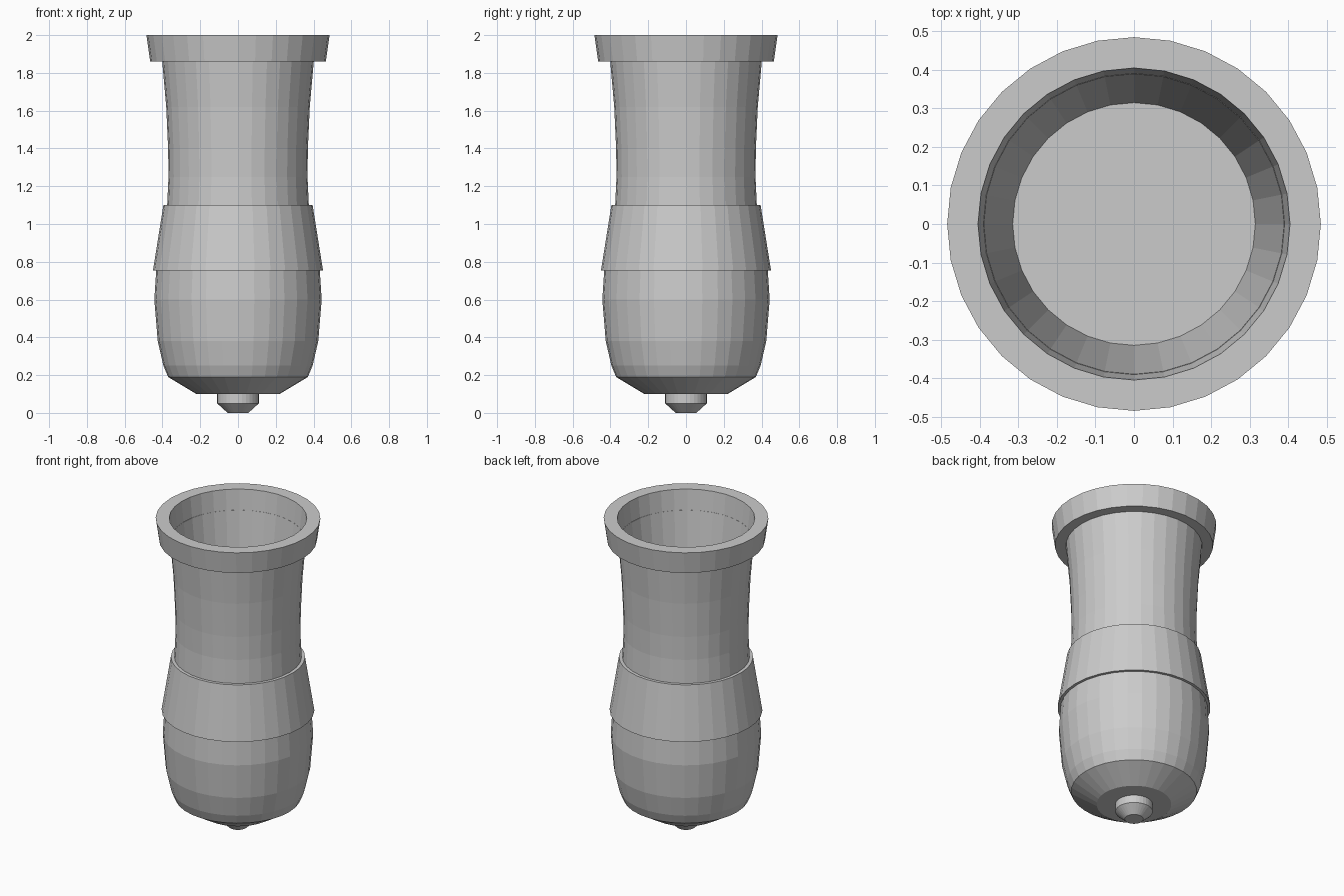
import bpy
import bmesh
import math

SEGMENTS = 32

cube = bpy.data.objects.get("Cube")
if cube:
    bpy.data.objects.remove(cube, do_unlink=True)

grey = bpy.data.materials.new("plain grey")
grey.use_nodes = True
grey.diffuse_color = (0.6, 0.6, 0.6, 1)
grey.node_tree.nodes["Principled BSDF"].inputs["Base Color"].default_value = grey.diffuse_color


def lathe(name, profile):
    """Spin a (radius, height) profile around the vertical axis."""
    bm = bmesh.new()
    verts = [bm.verts.new((r, 0, z)) for r, z in profile]
    edges = [bm.edges.new(pair) for pair in zip(verts, verts[1:])]
    bmesh.ops.spin(bm, geom=verts + edges, cent=(0, 0, 0), axis=(0, 0, 1),
                   angle=math.tau, steps=SEGMENTS)
    bmesh.ops.remove_doubles(bm, verts=bm.verts, dist=0.0005)
    bmesh.ops.recalc_face_normals(bm, faces=bm.faces)
    mesh = bpy.data.meshes.new(name)
    bm.to_mesh(mesh)
    bm.free()
    mesh.materials.append(grey)
    obj = bpy.data.objects.new(name, mesh)
    bpy.context.collection.objects.link(obj)
    return obj


# Small stepped nub under the body
lathe("bottom_nub", [(0, 0), (0.055, 0), (0.11, 0.05), (0.11, 0.11), (0, 0.11)])

# Rounded lower body
lathe("lower_body", [(0, 0.1), (0.22, 0.1), (0.37, 0.19), (0.395, 0.25),
                     (0.425, 0.38), (0.443, 0.6), (0.432, 0.77), (0.38, 0.9),
                     (0, 0.9)])

# Flared sleeve around the waist
lathe("waist_sleeve", [(0.37, 0.755), (0.45, 0.755), (0.395, 1.1),
                       (0.365, 1.1), (0.37, 0.755)])

# Waisted neck with a tapering bore and flat floor
lathe("neck", [(0, 0.95), (0.375, 0.95), (0.375, 1.1), (0.368, 1.25),
               (0.37, 1.4), (0.38, 1.62), (0.402, 1.87), (0.39, 1.87),
               (0.315, 1.25), (0, 1.25)])

# Thick collar around the mouth
lathe("mouth_collar", [(0.39, 1.86), (0.465, 1.86), (0.485, 2),
                       (0.405, 2), (0.39, 1.86)])
